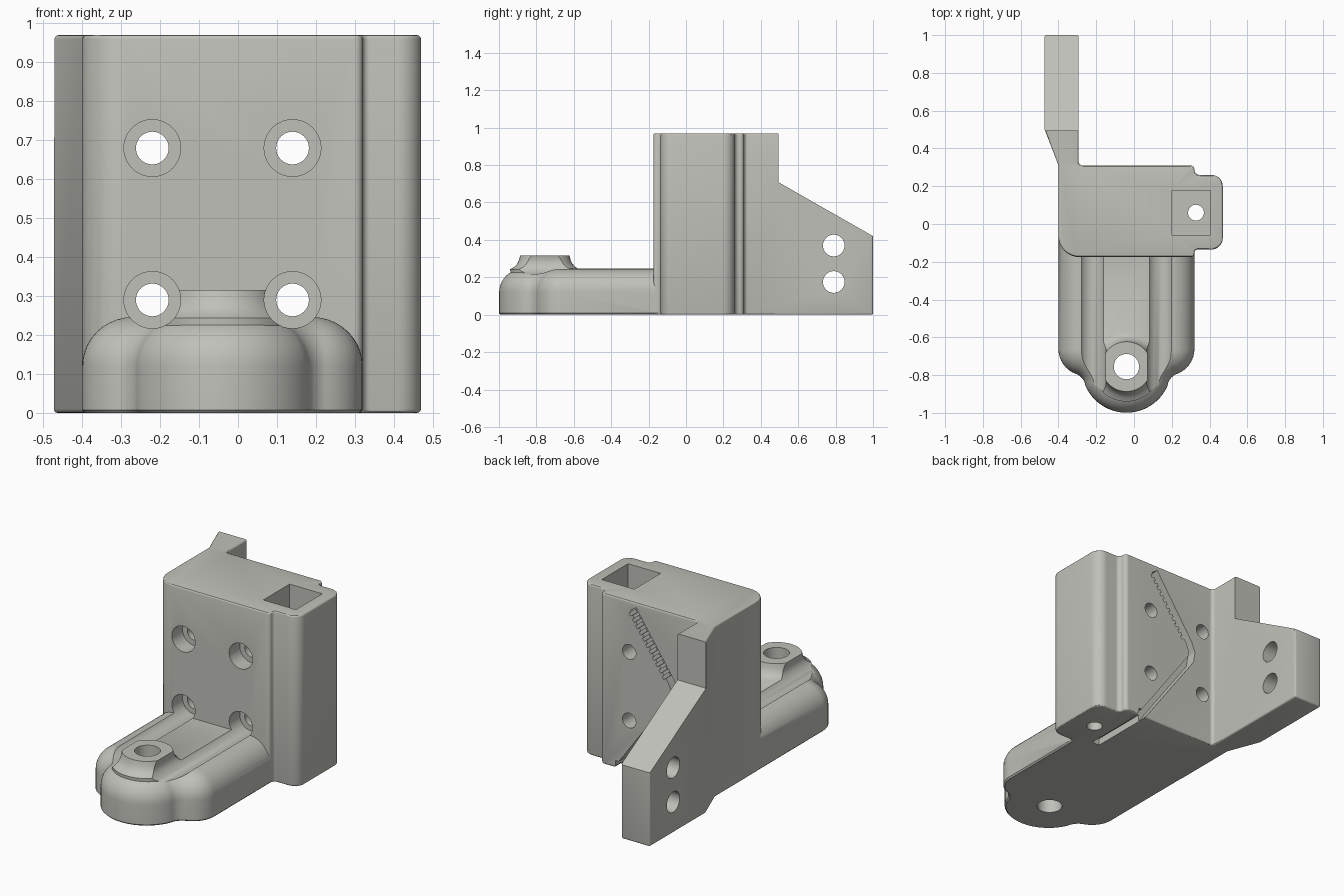
import bpy, bmesh, math
from mathutils import Vector

if "Cube" in bpy.data.objects:
    bpy.data.objects.remove(bpy.data.objects["Cube"])

grey = bpy.data.materials.new("warm_grey")
grey.diffuse_color = (0.53, 0.53, 0.49, 1)
grey.use_nodes = True
grey.node_tree.nodes["Principled BSDF"].inputs["Base Color"].default_value = grey.diffuse_color


def to_object(name, bm):
    bmesh.ops.remove_doubles(bm, verts=bm.verts, dist=1e-5)
    bmesh.ops.recalc_face_normals(bm, faces=bm.faces)
    mesh = bpy.data.meshes.new(name)
    bm.to_mesh(mesh)
    bm.free()
    ob = bpy.data.objects.new(name, mesh)
    mesh.materials.append(grey)
    bpy.context.collection.objects.link(ob)
    return ob


def loft(name, rings):
    """Closed solid through rings of equal point count."""
    bm = bmesh.new()
    rows = [[bm.verts.new(p) for p in r] for r in rings]
    n = len(rows[0])
    for a, b in zip(rows, rows[1:]):
        for i in range(n):
            bm.faces.new((a[i], a[(i + 1) % n], b[(i + 1) % n], b[i]))
    bm.faces.new(rows[0])
    bm.faces.new(rows[-1])
    return to_object(name, bm)


def prism(name, pts, lo, hi, axis="z"):
    place = {"x": lambda a, b, t: (t, a, b),
             "y": lambda a, b, t: (a, t, b),
             "z": lambda a, b, t: (a, b, t)}[axis]
    return loft(name, [[place(a, b, t) for a, b in pts] for t in (lo, hi)])


def circle(a, b, r, n=40):
    return [(a + r * math.cos(2 * math.pi * i / n),
             b + r * math.sin(2 * math.pi * i / n)) for i in range(n)]


def rect(a0, b0, a1, b1):
    return [(a0, b0), (a1, b0), (a1, b1), (a0, b1)]


def rounded(corners, seg=7):
    """Polygon with a fillet radius at each corner."""
    out = []
    for i, (x, y, r) in enumerate(corners):
        p = Vector((x, y))
        if r == 0:
            out.append((x, y))
            continue
        u = (Vector(corners[i - 1][:2]) - p).normalized()
        v = (Vector(corners[(i + 1) % len(corners)][:2]) - p).normalized()
        half = u.angle(v) / 2
        c = p + (u + v).normalized() * (r / math.sin(half))
        d0 = p + u * (r / math.tan(half)) - c
        d1 = p + v * (r / math.tan(half)) - c
        for k in range(seg + 1):
            d = d0.lerp(d1, k / seg).normalized() * r
            out.append(tuple(c + d))
    return out


def apply_mod(ob, mod):
    bpy.context.view_layer.objects.active = ob
    bpy.ops.object.modifier_apply(modifier=mod.name)


def combine(ob, other, mode="DIFFERENCE"):
    mod = ob.modifiers.new("combine", "BOOLEAN")
    mod.operation, mod.solver, mod.object = mode, "EXACT", other
    apply_mod(ob, mod)
    bpy.data.objects.remove(other)


# Upright block with side column and rear arm, in one outline
body = prism("mounting_bracket", rounded([
    (-.40, -.175, .11), (.32, -.175, .02), (.32, -.135, .018),
    (.47, -.135, .06), (.47, .26, .06), (.32, .26, .026), (.32, .31, .022),
    (-.293, .31, .02), (-.293, 1, 0), (-.473, 1, 0), (-.473, .5, 0),
    (-.40, .31, 0)]), 0, .97)
mod = body.modifiers.new("rim", "BEVEL")
mod.width, mod.segments, mod.angle_limit = .01, 3, math.radians(60)
apply_mod(body, mod)

# Slope on the rear arm
combine(body, prism("arm_slope", [(.495, .708), (1.1, .363), (1.1, 1.2), (.495, 1.2)],
                    -.8, -.2, "x"))


# Foot outline: straight sides, shoulder, hollow blend and round nose
def foot_ring(z, inset):
    def arc(cx, cy, r, a0, a1, n):
        return [(cx + r * math.cos(math.radians(a0 + (a1 - a0) * i / n)),
                 cy + r * math.sin(math.radians(a0 + (a1 - a0) * i / n)))
                for i in range(n + 1)]
    half = [(-.36 + inset, .76)]
    half += arc(-.22, .10, .14 - inset, 180, 249.7, 8)
    half += arc(-.296, -.106, .08 + inset, 69.7, 19.7, 8)[1:]
    half += arc(0, 0, .237 - inset, 199.7, 270, 16)[1:]
    pts = half + [(-x, y) for x, y in reversed(half[:-1])]
    return [(x - .04, y - .762, z) for x, y in pts]


rings = [foot_ring(0, .008), foot_ring(.008, 0)]
for i in range(11):
    t = math.radians(90 * i / 10)
    rings.append(foot_ring(.12 + .126 * math.sin(t), .13 * (1 - math.cos(t))))
foot = loft("foot", rings)

# Flared boss on the foot
boss = loft("boss", [[(x, y, z) for x, y in circle(-.04, -.755, r, 48)] for r, z in
                     [(.18, .15), (.185, .243), (.162, .256), (.147, .273),
                      (.138, .292), (.132, .316)]])
combine(foot, boss, "UNION")
combine(body, foot, "UNION")

# Four counterbored screw holes; the lower pair run on as channels in the foot
for x in (-.22, .14):
    for z in (.29, .68):
        combine(body, prism("counterbore", circle(x, z, .073), -1.2, -.08, "y"))
        combine(body, prism("screw_hole", circle(x, z, .042), -.3, .5, "y"))

# Vertical hole through the boss and pair of holes through the arm
combine(body, prism("boss_hole", circle(-.04, -.755, .067), -.1, .5))
for z in (.175, .37):
    combine(body, prism("arm_hole", circle(.79, z, .058), -.8, 0, "x"))

# Square pocket in the column, with a bolt hole down to the base
combine(body, prism("pocket", rect(.2, -.058, .405, .178), .5, 1.2))
combine(body, prism("bolt_hole", circle(.328, .06, .042), -.1, .6))

# Toothed strap groove on the back, bending down to the base
path = [Vector(p) for p in ((.115, .93), (-.125, .58), (-.147, .53),
                            (-.14, .48), (.2, .01), (.24, -.045))]
w = .022
left, right = [], []
for i, p in enumerate(path):
    d = (path[min(i + 1, len(path) - 1)] - path[max(i - 1, 0)]).normalized()
    n = Vector((-d.y, d.x))
    left.append(p + n * w)
    right.append(p - n * w)
run = left[1] - left[0]
step = Vector((-run.y, run.x)).normalized() * .016
teeth = []
for k in range(11):
    a, b = (k + .25) / 11.5, (k + .75) / 11.5
    teeth += [left[0] + run * a, left[0] + run * a + step,
              left[0] + run * b + step, left[0] + run * b]
outline = [left[0]] + teeth + left[1:] + right[::-1]
combine(body, prism("strap_groove", [tuple(p) for p in outline], .25, .4, "y"))
combine(body, prism("base_groove", rect(.178, -.08, .226, .4), -.1, .04))

# Smooth fillets and bores, keep real edges sharp
bpy.ops.object.select_all(action="DESELECT")
body.select_set(True)
bpy.context.view_layer.objects.active = body
bpy.ops.object.shade_smooth_by_angle(angle=math.radians(30))
